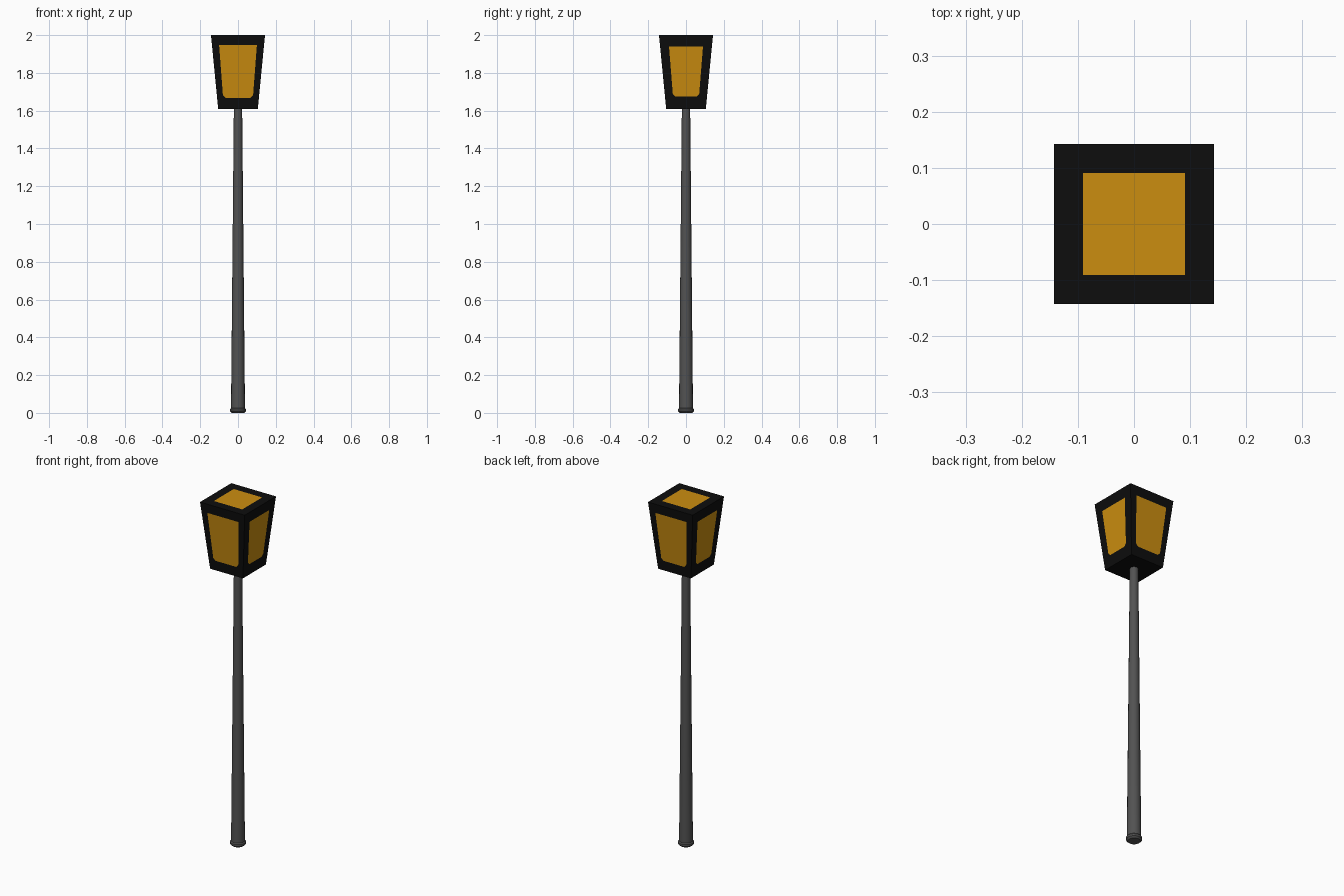
import bpy, bmesh, math
from mathutils import Matrix, Vector

if "Cube" in bpy.data.objects:
    bpy.data.objects.remove(bpy.data.objects["Cube"])

Z0, Z1 = 1.61, 2.0        # lantern bottom and top
H0, H1 = 0.105, 0.143     # lantern half widths


def material(name, rgb):
    m = bpy.data.materials.new(name)
    m.diffuse_color = (*rgb, 1)
    m.use_nodes = True
    m.node_tree.nodes["Principled BSDF"].inputs["Base Color"].default_value = m.diffuse_color
    return m


frame_black = material("frame black", (0.004, 0.004, 0.004))
glass_amber = material("glass amber", (0.60, 0.27, 0.005))
pole_grey = material("pole grey", (0.085, 0.085, 0.085))


def finish(bm, name, mats):
    bmesh.ops.remove_doubles(bm, verts=bm.verts, dist=1e-5)
    bmesh.ops.recalc_face_normals(bm, faces=bm.faces)
    mesh = bpy.data.meshes.new(name)
    bm.to_mesh(mesh)
    bm.free()
    for m in mats:
        mesh.materials.append(m)
    ob = bpy.data.objects.new(name, mesh)
    bpy.context.collection.objects.link(ob)
    return ob


def lathe(name, profile, sides, mat):
    bm = bmesh.new()
    rings = []
    for r, z in profile:
        rings.append([bm.verts.new((r * math.cos(a), r * math.sin(a), z))
                      for a in (2 * math.pi * i / sides for i in range(sides))])
    for a, b in zip(rings, rings[1:]):
        for i in range(sides):
            j = (i + 1) % sides
            bm.faces.new((a[i], a[j], b[j], b[i]))
    bm.faces.new(rings[0][::-1])
    bm.faces.new(rings[-1])
    ob = finish(bm, name, [mat])
    bpy.ops.object.select_all(action='DESELECT')
    ob.select_set(True)
    bpy.context.view_layer.objects.active = ob
    bpy.ops.object.shade_smooth_by_angle(angle=math.radians(35))


def framed_panel(bm, outer, inner):
    """Amber pane cut into a black face; inner holds a point list per corner."""
    def face(points, index):
        bm.faces.new([bm.verts.new(p) for p in points]).material_index = index
    face([p for corner in inner for p in corner], 1)
    for i in range(4):
        j = (i + 1) % 4
        # each border strip runs from the last point of one corner to the next
        face([outer[i], outer[j], inner[j][0], inner[i][-1]], 0)
        if len(inner[i]) == 2:
            face([outer[i], inner[i][1], inner[i][0]], 0)


# Tapered pole with a small foot collar
lathe("pole", [(0.037, 0.02), (0.022, 1.615)], 16, pole_grey)
lathe("foot_collar", [(0.033, 0), (0.042, 0.009), (0.042, 0.02), (0.037, 0.026)],
      16, pole_grey)

# Lantern: four sloping sides with panes, a paned top and a plain underside
bm = bmesh.new()
for k in range(4):
    turn = Matrix.Rotation(k * math.pi / 2, 3, 'Z')
    wt, wb, zt, zb = ((0.10, 0.080, 1.947, 1.668) if k % 2 == 0
                      else (0.09, 0.070, 1.940, 1.675))

    def pt(u, z):
        h = H0 + (H1 - H0) * (z - Z0) / (Z1 - Z0)
        return turn @ Vector((u, -h, z))

    c = 0.014
    framed_panel(bm,
                 [pt(-H0, Z0), pt(H0, Z0), pt(H1, Z1), pt(-H1, Z1)],
                 [[pt(-wb, zb + c), pt(c - wb, zb)], [pt(wb - c, zb), pt(wb, zb + c)],
                  [pt(wt, zt)], [pt(-wt, zt)]])


def square(h, z):
    return [Vector((x * h, y * h, z)) for x, y in ((-1, -1), (1, -1), (1, 1), (-1, 1))]


framed_panel(bm, square(H1, Z1), [[p] for p in square(0.091, Z1)])
bm.faces.new([bm.verts.new(p) for p in reversed(square(H0, Z0))])
finish(bm, "lantern", [frame_black, glass_amber])
